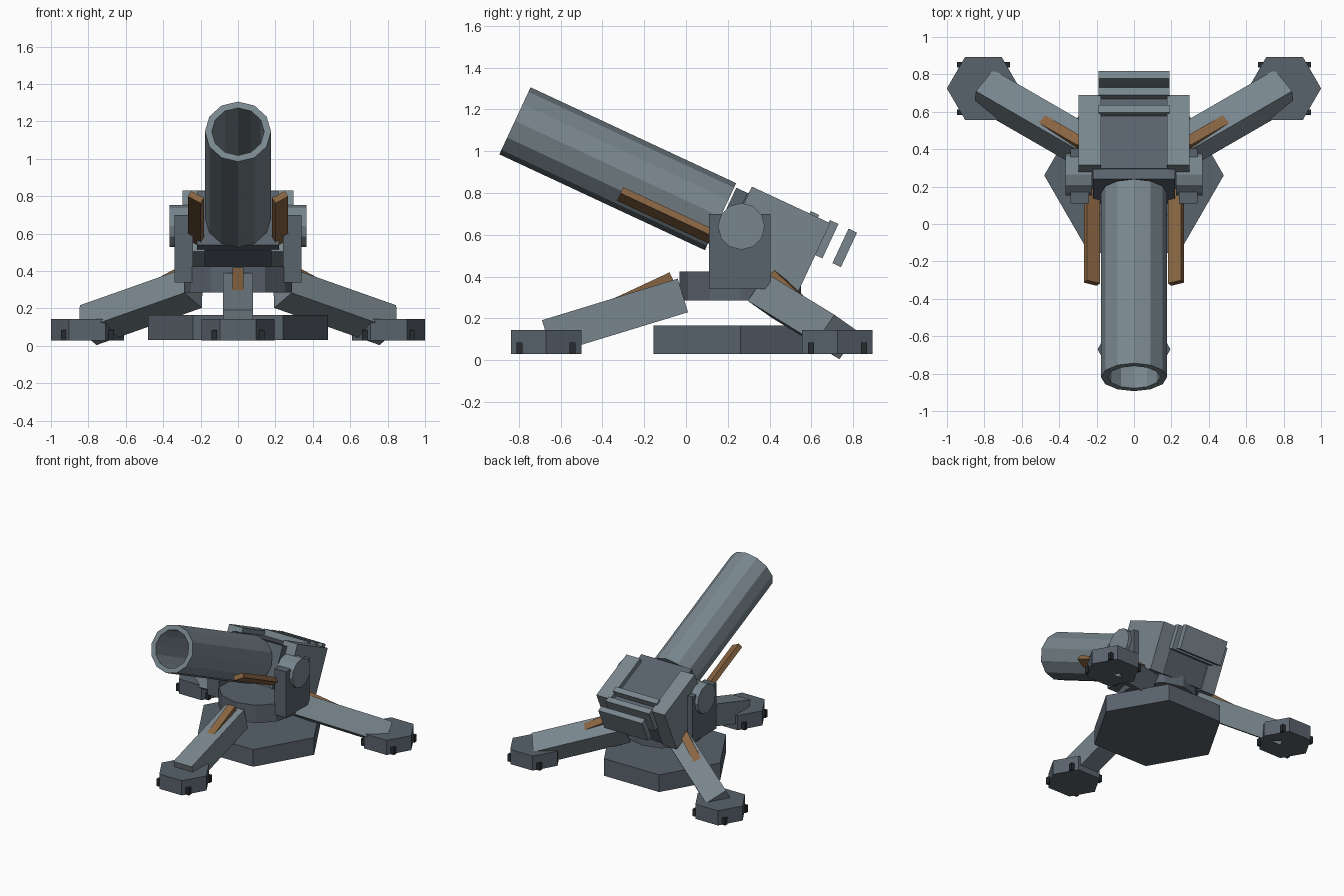
import bpy, bmesh, math
from mathutils import Matrix, Vector

if "Cube" in bpy.data.objects:
    bpy.data.objects.remove(bpy.data.objects["Cube"])


def material(name, r, g, b):
    m = bpy.data.materials.new(name)
    m.diffuse_color = (r, g, b, 1)
    m.use_nodes = True
    m.node_tree.nodes["Principled BSDF"].inputs["Base Color"].default_value = m.diffuse_color
    return m


STEEL = material("steel", 0.19, 0.24, 0.27)
DARK = material("dark_steel", 0.10, 0.125, 0.15)
WOOD = material("wood", 0.25, 0.13, 0.055)
BLACK = material("black", 0.02, 0.025, 0.03)


def finish(name, bm, mat):
    bmesh.ops.recalc_face_normals(bm, faces=bm.faces)
    me = bpy.data.meshes.new(name)
    bm.to_mesh(me)
    bm.free()
    me.materials.append(mat)
    ob = bpy.data.objects.new(name, me)
    bpy.context.collection.objects.link(ob)
    return ob


def box(name, size, mat, matrix):
    bm = bmesh.new()
    bmesh.ops.create_cube(bm, size=1)
    bmesh.ops.transform(bm, matrix=matrix @ Matrix.Diagonal((*size, 1)), verts=bm.verts)
    return finish(name, bm, mat)


def prism(name, sides, radius, depth, mat, matrix):
    bm = bmesh.new()
    bmesh.ops.create_cone(bm, cap_ends=True, segments=sides, radius1=radius,
                          radius2=radius, depth=depth)
    # put one vertex exactly on the local x axis
    a = math.atan2(bm.verts[0].co.y if hasattr(bm.verts, "ensure_lookup_table")
                   and bm.verts.ensure_lookup_table() is None else 0, bm.verts[0].co.x)
    bmesh.ops.transform(bm, matrix=matrix @ Matrix.Rotation(-a, 4, 'Z'), verts=bm.verts)
    return finish(name, bm, mat)


def at(x, y, z):
    return Matrix.Translation((x, y, z))


CY = 0.26                      # y of the mount's centre
TILT = math.radians(-25)
# gun frame: origin at the trunnion, local y runs backwards along the barrel
GUN = at(0, 0.265, 0.64) @ Matrix.Rotation(TILT, 4, 'X')

# Base and turntable
prism("base_plate", 6, 0.48, 0.135, DARK, at(0, CY, 0.0975))
prism("turntable", 12, 0.29, 0.14, DARK, at(0, CY, 0.355))

# Three legs with braces, feet and bolts
for tag, deg in (("front", -90), ("back_right", 30), ("back_left", 150)):
    a = math.radians(deg)
    out = Vector((math.cos(a), math.sin(a), 0))

    def sloped(radius, z, slope):
        s = math.radians(slope)
        d = out * math.cos(s) - Vector((0, 0, math.sin(s)))
        rot = Vector((0, 0, 1)).rotation_difference(d).to_matrix().to_4x4()
        return at(out.x * radius, CY + out.y * radius, z) @ rot

    box(tag + "_leg", (0.16, 0.168, 0.68), STEEL, sloped(0.60, 0.21, 17))
    box(tag + "_leg_brace", (0.06, 0.06, 0.34), WOOD, sloped(0.48, 0.321, 25))
    fx, fy = out.x * 0.93, CY + out.y * 0.93
    prism(tag + "_foot", 6, 0.195, 0.115, DARK, at(fx, fy, 0.0855))
    for i in (-1, 1):
        for j in (-1, 1):
            box(tag + "_foot_bolt", (0.03, 0.03, 0.055), BLACK,
                at(fx + i * 0.127, fy + j * 0.127, 0.056))

# Yoke, trunnions, cheeks and side rails, one per side
for tag, s in (("right", 1), ("left", -1)):
    box(tag + "_yoke", (0.10, 0.295, 0.36), DARK, at(s * 0.29, 0.257, 0.52))
    prism(tag + "_trunnion", 12, 0.112, 0.14, STEEL,
          at(s * 0.295, 0.265, 0.64) @ Matrix.Rotation(math.pi / 2, 4, 'Y'))
    box(tag + "_cheek", (0.12, 0.414, 0.36), STEEL, GUN @ at(s * 0.237, 0.172, 0.014))
    box(tag + "_rail", (0.08, 0.55, 0.036), WOOD,
        at(s * 0.225, -0.066, 0.679) @ Matrix.Rotation(TILT, 4, 'X')
        @ Matrix.Rotation(math.radians(-30 * s), 4, 'Y'))

# Breech block, collar and rear slats
box("breech_block", (0.36, 0.41, 0.32), DARK, GUN @ at(0, 0.165, 0))
box("breech_collar", (0.44, 0.06, 0.315), DARK, GUN @ at(0, -0.07, 0))
for b in (0.292, 0.394, 0.492):
    box("rear_slat", (0.38, 0.045, 0.182), STEEL, GUN @ at(0, b, 0.116))

# Barrel: lathed 12-sided profile (radius, distance along the gun) with a deep bore
bm = bmesh.new()
N = 12
rings = []
for r, y in ((0.177, -0.11), (0.177, -1.196), (0.14, -1.196), (0.14, -0.25)):
    rings.append([bm.verts.new((r * math.sin(2 * math.pi * i / N), y,
                                r * math.cos(2 * math.pi * i / N))) for i in range(N)])
for p, q in zip(rings, rings[1:]):
    for i in range(N):
        j = (i + 1) % N
        bm.faces.new((p[i], p[j], q[j], q[i]))
bm.faces.new(rings[0])
bm.faces.new(rings[-1])
bmesh.ops.transform(bm, matrix=GUN, verts=bm.verts)
finish("barrel", bm, STEEL)
